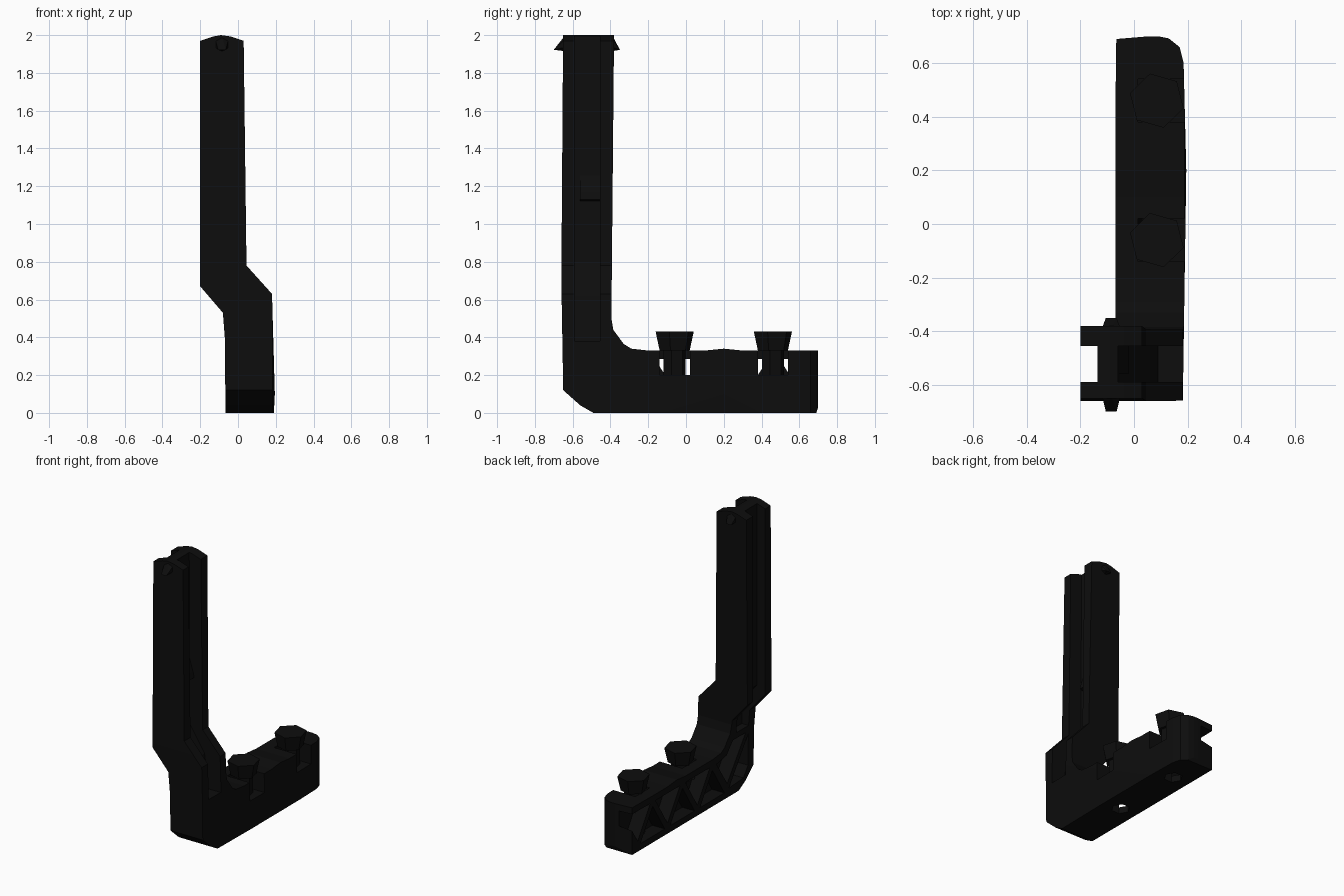
import bpy, bmesh, math
from mathutils import Vector, Matrix

if "Cube" in bpy.data.objects:
    bpy.data.objects.remove(bpy.data.objects["Cube"])

black = bpy.data.materials.new("black")
black.diffuse_color = (0.004, 0.004, 0.004, 1)
black.use_nodes = True
black.node_tree.nodes["Principled BSDF"].inputs["Base Color"].default_value = black.diffuse_color


def finish(name, bm):
    bmesh.ops.recalc_face_normals(bm, faces=bm.faces)
    me = bpy.data.meshes.new(name)
    bm.to_mesh(me)
    bm.free()
    me.materials.append(black)
    ob = bpy.data.objects.new(name, me)
    bpy.context.collection.objects.link(ob)
    return ob


def prism(name, pts, axis, lo, hi):
    """Extrude a 2D outline along the given axis from lo to hi."""
    place = {"x": lambda a, b, t: (t, a, b),
             "y": lambda a, b, t: (a, t, b),
             "z": lambda a, b, t: (a, b, t)}[axis]
    bm = bmesh.new()
    face = bm.faces.new([bm.verts.new(place(a, b, lo)) for a, b in pts])
    ext = bmesh.ops.extrude_face_region(bm, geom=[face])
    move = Vector(place(0, 0, hi - lo))
    bmesh.ops.translate(bm, vec=move, verts=[v for v in ext["geom"] if isinstance(v, bmesh.types.BMVert)])
    return finish(name, bm)


def combine(ob, tool, op):
    """Apply a boolean and discard the tool."""
    tool.hide_render = True
    mod = ob.modifiers.new("cut", "BOOLEAN")
    mod.object, mod.operation, mod.solver = tool, op, "EXACT"
    dg = bpy.context.evaluated_depsgraph_get()
    me = bpy.data.meshes.new_from_object(ob.evaluated_get(dg))
    ob.modifiers.clear()
    ob.data = me
    bpy.data.objects.remove(tool)


def cut(ob, pts, axis, lo, hi):
    combine(ob, prism("cutter", pts, axis, lo, hi), "DIFFERENCE")


# L-shaped bracket: side outline intersected with the cranked front outline
side = [(-0.65, 2.1), (-0.66, 0.7), (-0.65, 0.12), (-0.56, 0.04), (-0.49, 0),
        (0.69, 0), (0.70, 0.03), (0.70, 0.33), (0.3, 0.33), (0.2, 0.34), (0.1, 0.33),
        (-0.2, 0.33), (-0.29, 0.34), (-0.33, 0.365), (-0.385, 0.44), (-0.395, 0.5), (-0.38, 2.1)]
front = [(-0.065, -0.1), (-0.07, 0.4), (-0.08, 0.53), (-0.2, 0.67), (-0.2, 1.97),
         (-0.13, 1.993), (-0.09, 2), (-0.04, 1.993), (0.03, 1.97), (0.045, 0.78),
         (0.18, 0.63), (0.195, 0.1), (0.185, -0.1)]
plan = [(-0.3, -0.8), (0.18, -0.8), (0.195, 0.2), (0.185, 0.6), (0.17, 0.66),
        (0.13, 0.692), (0.08, 0.702), (-0.066, 0.69), (-0.075, 0.0), (-0.075, -0.36), (-0.3, -0.36)]
bracket = prism("bracket", side, "x", -0.4, 0.4)
combine(bracket, prism("front_outline", front, "y", -1, 1), "INTERSECT")
combine(bracket, prism("plan_outline", plan, "z", -0.5, 2.5), "INTERSECT")

# Upright channels either side of the central web
cut(bracket, [(-0.3, 2.2), (-0.137, 2.2), (-0.137, 0.72), (-0.02, 0.58), (-0.02, 0.42), (-0.3, 0.42)],
    "y", -0.59, -0.455)
cut(bracket, [(0.4, 2.2), (-0.06, 2.2), (-0.055, 0.8), (0.06, 0.62), (0.09, 0.38), (0.4, 0.38)],
    "y", -0.59, -0.455)

# Triangular pockets leave zigzag ribs on the left of the base
y0, step, rib = -0.36, 0.33, 0.03
lo, hi = 0.045, 0.285
for i in range(3):
    a = y0 + i * step
    cut(bracket, [(a + rib, lo), (a + step - rib, lo), (a + step / 2, hi - rib)], "x", -0.3, 0.03)
    b = a + step / 2
    cut(bracket, [(b + rib, hi), (b + step - rib, hi), (b + step / 2, lo + rib)], "x", -0.3, 0.03)
cut(bracket, [(-0.59, 0.14), (-0.54, 0.07), (-0.38, 0.06), (-0.59, 0.36)], "x", -0.3, 0.03)
cut(bracket, [(-0.56, 0.38), (-0.36, 0.1), (-0.24, 0.28), (-0.35, 0.3), (-0.42, 0.38)], "x", -0.3, 0.03)

# Bolt pockets, bottom holes and bolts
for y in (-0.06, 0.46):
    cut(bracket, [(y - 0.08, 0.2), (y + 0.08, 0.2), (y + 0.08, 0.5), (y - 0.08, 0.5)], "x", 0.015, 0.4)
    hexagon = [(0.06 + 0.06 * math.cos(k * math.pi / 3), y + 0.06 * math.sin(k * math.pi / 3)) for k in range(6)]
    cut(bracket, hexagon, "z", -0.1, 0.1)
    bm = bmesh.new()
    for r1, r2, z, d in ((0.06, 0.06, 0.26, 0.16), (0.082, 0.104, 0.38, 0.1)):
        bmesh.ops.create_cone(bm, cap_ends=True, segments=6, radius1=r1, radius2=r2, depth=d,
                              matrix=Matrix.Translation((0.085, y, z)) @ Matrix.Rotation(0.25, 4, "Z"))
    finish("bolt", bm)

# Snap catches at the top of both flanges
for base, tip in ((-0.64, -0.70), (-0.39, -0.35)):
    bm = bmesh.new()
    for k in range(6):
        t = k * math.pi / 3 + math.pi / 6
        bm.verts.new((-0.085 + 0.04 * math.cos(t), base, 1.957 + 0.042 * math.sin(t)))
    for x in (-0.105, -0.065):
        bm.verts.new((x, tip, 1.922))
    bmesh.ops.convex_hull(bm, input=bm.verts)
    finish("snap_catch", bm)

# Small ledge inside the right channel
prism("channel_ledge", [(-0.07, 1.12), (-0.02, 1.13), (-0.03, 1.17), (-0.07, 1.3)], "y", -0.56, -0.45)
